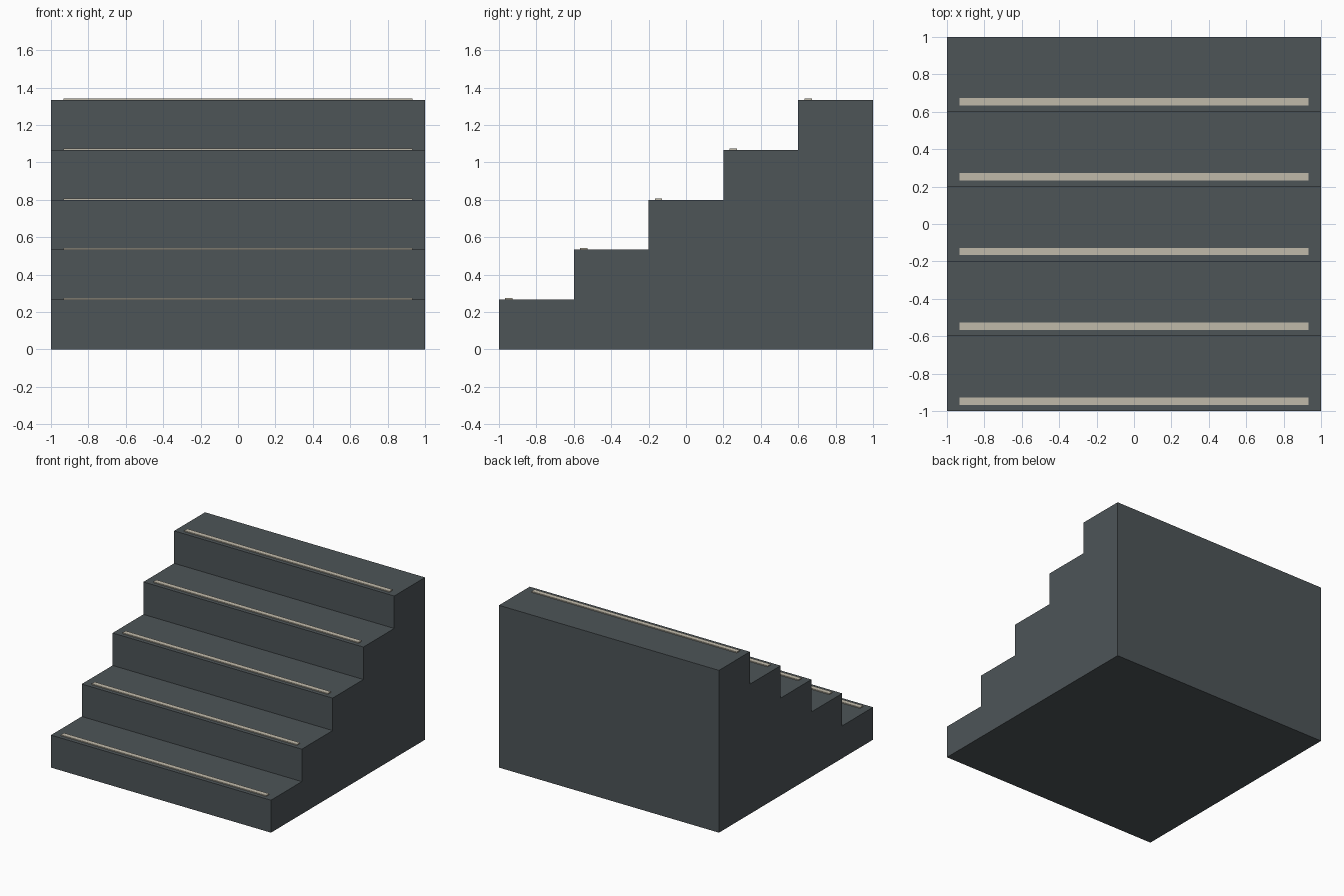
import bpy, bmesh

if "Cube" in bpy.data.objects:
    bpy.data.objects.remove(bpy.data.objects["Cube"])

STEPS, DEPTH, RISE = 5, 0.4, 4 / 15
STRIP_H = 0.008


def material(name, color):
    m = bpy.data.materials.new(name)
    m.diffuse_color = (*color, 1)
    m.use_nodes = True
    m.node_tree.nodes["Principled BSDF"].inputs["Base Color"].default_value = m.diffuse_color
    return m


def extrude_x(name, profile, half_width, mat):
    """Extrude a (y, z) profile symmetrically along x."""
    bm = bmesh.new()
    face = bm.faces.new([bm.verts.new((-half_width, y, z)) for y, z in profile])
    geom = bmesh.ops.extrude_face_region(bm, geom=[face])["geom"]
    verts = [g for g in geom if isinstance(g, bmesh.types.BMVert)]
    bmesh.ops.translate(bm, verts=verts, vec=(2 * half_width, 0, 0))
    bmesh.ops.recalc_face_normals(bm, faces=bm.faces)
    mesh = bpy.data.meshes.new(name)
    bm.to_mesh(mesh)
    bm.free()
    mesh.materials.append(mat)
    obj = bpy.data.objects.new(name, mesh)
    bpy.context.collection.objects.link(obj)
    return obj


slate = material("slate", (0.075, 0.09, 0.097))
cream = material("cream", (0.53, 0.49, 0.40))

# Solid stair body from its stepped side profile
profile = [(1, 0), (-1, 0)]
for i in range(STEPS):
    y, z = -1 + i * DEPTH, (i + 1) * RISE
    profile += [(y, z), (y + DEPTH, z)]
    if i:
        profile.insert(-2, (y, i * RISE)) if profile[-3] != (y, i * RISE) else None
# Drop near-duplicate corners
clean = []
for p in profile:
    if not clean or max(abs(p[0] - clean[-1][0]), abs(p[1] - clean[-1][1])) > 1e-4:
        clean.append(p)
extrude_x("stair_body", clean, 1, slate)

# Anti-slip strip near the front edge of each tread
for i in range(STEPS):
    y, z = -1 + i * DEPTH + 0.033, (i + 1) * RISE
    extrude_x(f"tread_strip_{i + 1}",
              [(y, z), (y + 0.04, z), (y + 0.04, z + STRIP_H), (y, z + STRIP_H)],
              0.933, cream)
